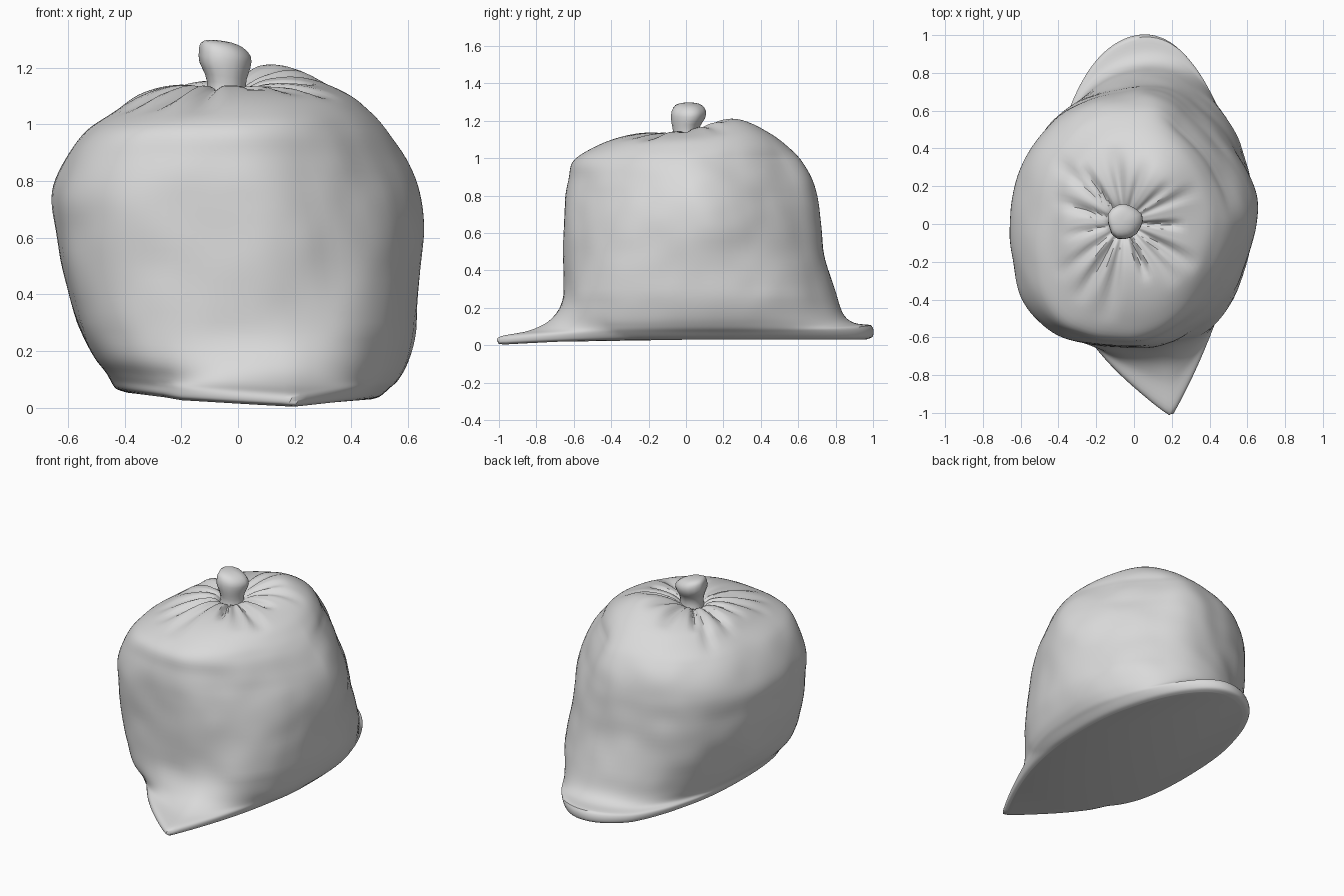
import bpy, bmesh, math, random
from mathutils import Vector, noise

cube = bpy.data.objects.get("Cube")
if cube:
    bpy.data.objects.remove(cube, do_unlink=True)

random.seed(7)
SEGMENTS = 112
STEPS = 5
KNOT = Vector((-0.05, 0.01, 0))

plastic = bpy.data.materials.new("light grey plastic")
plastic.use_nodes = True
GREY = (0.7, 0.7, 0.7, 1)
plastic.diffuse_color = GREY
plastic.node_tree.nodes["Principled BSDF"].inputs["Base Color"].default_value = GREY


def catmull(a, b, c, d, t):
    return 0.5 * (2 * b + (c - a) * t + (2 * a - 5 * b + 4 * c - d) * t * t
                  + (3 * b - a - 3 * c + d) * t ** 3)


def clamp(v):
    return min(1, max(0, v))


def refine(rows, steps):
    """Smoothly add rows between the given ones."""
    out = []
    last = len(rows) - 1
    for i in range(last):
        four = [rows[min(max(i + k, 0), last)] for k in (-1, 0, 1, 2)]
        for s in range(steps):
            out.append([catmull(*vals, s / steps) for vals in zip(*four)])
    return out + [list(rows[-1])]


def loft(name, rings, angle):
    """Skin closed rings of points and cap both ends."""
    bm = bmesh.new()
    loops = [[bm.verts.new(p) for p in ring] for ring in rings]
    n = len(loops[0])
    for low, high in zip(loops, loops[1:]):
        for i in range(n):
            j = (i + 1) % n
            bm.faces.new((low[i], low[j], high[j], high[i]))
    bm.faces.new(loops[0][::-1])
    bm.faces.new(loops[-1])
    bmesh.ops.recalc_face_normals(bm, faces=bm.faces)
    mesh = bpy.data.meshes.new(name)
    bm.to_mesh(mesh)
    bm.free()
    mesh.materials.append(plastic)
    obj = bpy.data.objects.new(name, mesh)
    bpy.context.collection.objects.link(obj)
    bpy.ops.object.select_all(action="DESELECT")
    obj.select_set(True)
    bpy.context.view_layer.objects.active = obj
    bpy.ops.object.shade_smooth_by_angle(angle=math.radians(angle))


# Bag sections: height, reach to -x, +x, front and back, amount of corner flap
SECTIONS = [
    (.03, .39, .47, .61, .96, .97), (.04, .43, .50, .64, 1, 1),
    (.07, .45, .535, .645, .99, .92), (.10, .465, .565, .65, .90, .5),
    (.16, .505, .595, .665, .84, .16), (.27, .555, .62, .655, .80, 0),
    (.45, .612, .64, .655, .75, 0), (.62, .642, .65, .655, .725, 0),
    (.76, .65, .633, .645, .71, 0), (.88, .605, .585, .63, .68, 0),
    (.98, .53, .525, .61, .62, 0), (1.05, .43, .46, .51, .55, 0),
    (1.105, .35, .38, .38, .46, 0), (1.135, .25, .25, .24, .32, 0),
    (1.13, .16, .10, .12, .15, 0), (1.10, .12, .02, .06, .07, 0),
]

# Corner squareness by height: front -x, front +x, back +x, back -x
SQUARENESS = [
    (.03, 2.8, 2.5, 1.95, 2.1), (.27, 2.7, 2.6, 2, 2.15),
    (.5, 2.6, 2.2, 1.75, 2.15), (.8, 2.5, 1.8, 1.5, 2.2),
    (1, 2.4, 1.75, 1.5, 2.4), (1.15, 2, 2, 2, 2),
]


def corner_squareness(z, c, s):
    for low, high in zip(SQUARENESS, SQUARENESS[1:]):
        if z <= high[0]:
            break
    t = clamp((z - low[0]) / (high[0] - low[0]))
    fl, fr, br, bl = [a + (b - a) * t for a, b in zip(low[1:], high[1:])]
    wx, wy = clamp(.5 + c), clamp(.5 + s)
    front, back = fl + (fr - fl) * wx, bl + (br - bl) * wx
    return front + (back - front) * wy


# Gathered folds: direction, half width, depth, length
folds = []
for k in range(15):
    direction = (k + random.uniform(-.35, .35)) * math.tau / 15
    folds.append((direction, random.uniform(.13, .22),
                  random.uniform(.015, .035), random.uniform(.3, .58)))


def fold_depth(p):
    away = Vector((p.x - KNOT.x, p.y - KNOT.y))
    r, a = away.length, math.atan2(away.y, away.x)
    depth = 0
    for direction, width, deep, length in folds:
        gap = abs((a - direction + math.pi) % math.tau - math.pi)
        if gap < width and .05 < r < length:
            along = math.sin(math.pi * (r - .05) / (length - .05))
            depth += deep * along * math.cos(gap / width * math.pi / 2) ** 2
    return depth


def power(v, e):
    return math.copysign(abs(v) ** e, v)


def bag_ring(row):
    z, left, right, front, back, flap = row
    cx, hx = (right - left) / 2, (right + left) / 2
    ring = []
    # Lower sections are widest at the middle, upper ones follow their centre
    cy = (back - front) / 2 * clamp((z - .3) / .3)
    for i in range(SEGMENTS):
        a = math.tau * i / SEGMENTS
        c, s = math.cos(a), math.sin(a)
        e = 2 / corner_squareness(z, c, s)
        u, v = power(c, e), power(s, e)
        reach = back - cy if v > 0 else front + cy
        p = Vector((cx + hx * u, cy + reach * v, z))
        p.x += .06 * p.y * (1 - flap) * clamp((1.13 - z) / .15)
        low = max(0, 1 - z / .3)
        # Flat corner flap pulled out of the front
        if v < 0:
            side = .46 if p.x < .2 else .27
            tent = max(0, 1 - abs(p.x - .2) / side)
            p.y -= .395 * flap * tent * min(1, -v * 1.5)
            p.z -= low * .03 * tent * -v
        # Corner flap at the back
        else:
            p.z += .04 * flap * v ** 4 * min(1, (z - .03) / .04)
            p.x += .02 * flap * v
        # One edge of the base curls up slightly
        p.z += low * .03 * max(0, (-p.x - .2) / .22)
        # High hump behind the knot, with gathered folds around it
        if z > .95:
            weight = clamp((z - .95) / .1)
            off = Vector((p.x - .12, p.y - .25))
            p.z += weight * .075 * math.exp(-off.length_squared / .04)
            p.z -= weight * fold_depth(p)
        # Soft dents in the side walls
        if .12 < z < 1.1:
            amount = min(1, (z - .12) / .15, (1.1 - z) / .1)
            dent = noise.noise(p * 3.2) * .012 + noise.noise(p * 7 + Vector((5, 2, 1))) * .006
            p += Vector((c, s, 0)) * dent * amount
        p.z = max(p.z, 0)
        ring.append(p)
    return ring


loft("bag_body", [bag_ring(row) for row in refine(SECTIONS, STEPS)], 40)

# Tied knot: height, centre x, centre y, radius
KNOT_ROWS = [
    (1.06, -.045, 0, .085), (1.12, -.043, 0, .068), (1.17, -.046, 0, .074),
    (1.21, -.05, .01, .09), (1.25, -.05, .015, .092), (1.28, -.06, .015, .074),
    (1.293, -.065, .015, .042), (1.296, -.065, .015, .01),
]
knot_rings = []
for z, x, y, r in refine(KNOT_ROWS, 2):
    ring = []
    for i in range(16):
        a = math.tau * i / 16
        lump = r * (1 + .05 * math.sin(3 * a + 1) + .03 * math.sin(5 * a))
        ring.append(Vector((x + lump * math.cos(a), y + lump * math.sin(a),
                            z - .12 * r * math.cos(a))))
    knot_rings.append(ring)
loft("tied_knot", knot_rings, 50)
